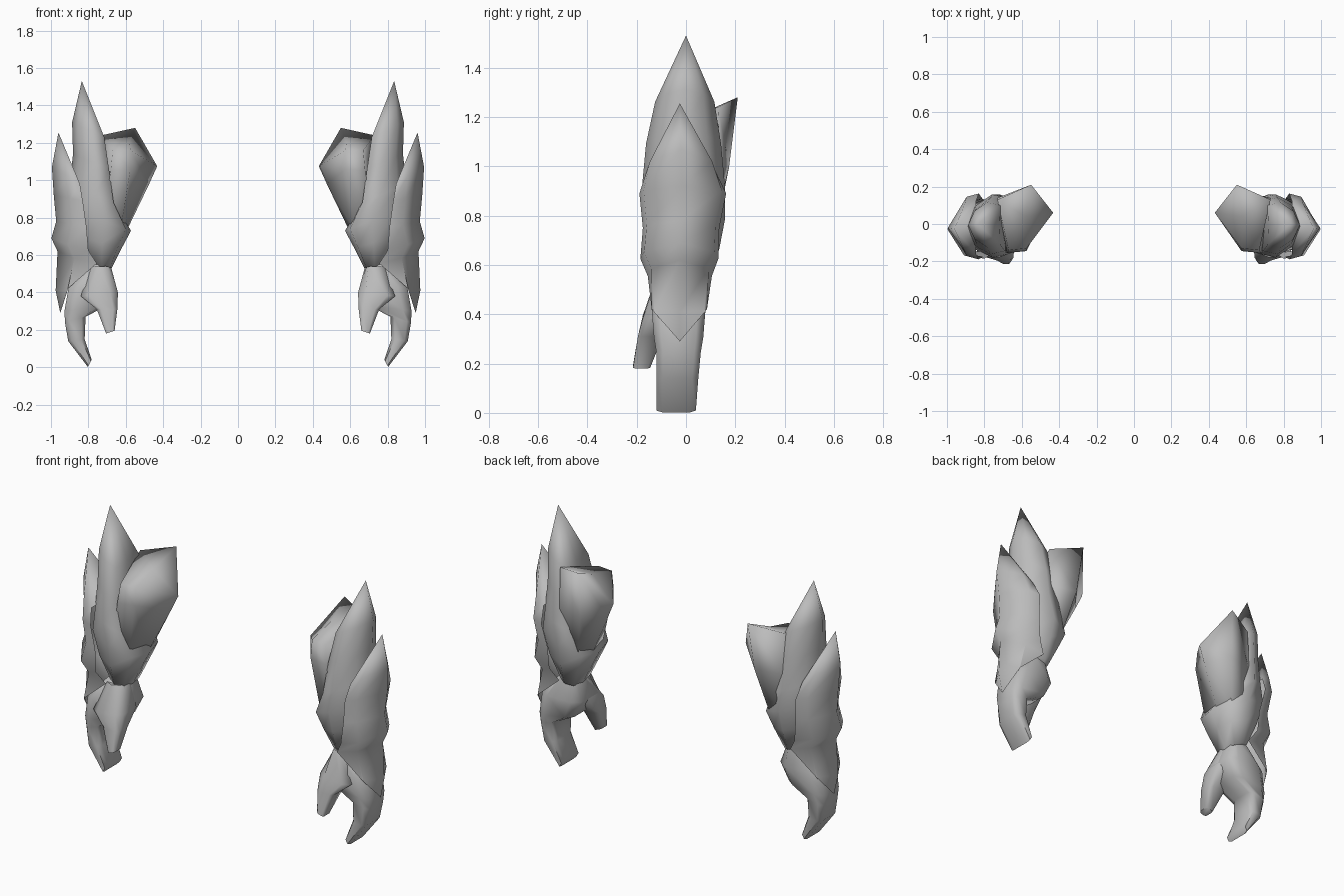
import bpy, math

if "Cube" in bpy.data.objects:
    bpy.data.objects.remove(bpy.data.objects["Cube"])

steel = bpy.data.materials.new("grey_steel")
steel.diffuse_color = (0.5, 0.5, 0.5, 1)
steel.use_nodes = True
steel.node_tree.nodes["Principled BSDF"].inputs["Base Color"].default_value = steel.diffuse_color

# cross-sections: (fraction across x, fraction of half depth)
OVAL = [(0, 0), (.14, -.72), (.5, -1), (.86, -.72), (1, 0), (.86, .72), (.5, 1), (.14, .72)]
CUFF = [(0, 0), (.08, -.72), (.42, -1), (.82, -.72), (1, 0), (.82, .72), (.42, 1), (.08, .72)]
DEE = [(.02, 0), (0, -.88), (.4, -1), (.8, -.62), (1, 0), (.8, .62), (.4, 1), (0, .88)]
BOX = [(0, -.7), (.2, -1), (.8, -1), (1, -.7), (1, .7), (.8, 1), (.2, 1), (0, .7)]


def finish(name, verts, faces, angle):
    """Make the part and its mirrored twin on the other arm."""
    for side, sx in (("right", 1), ("left", -1)):
        me = bpy.data.meshes.new(f"{side}_{name}")
        fs = faces if sx == 1 else [f[::-1] for f in faces]
        me.from_pydata([(v[0] * sx, v[1], v[2]) for v in verts], [], fs)
        me.materials.append(steel)
        ob = bpy.data.objects.new(me.name, me)
        bpy.context.collection.objects.link(ob)
        bpy.ops.object.select_all(action='DESELECT')
        ob.select_set(True)
        bpy.context.view_layer.objects.active = ob
        if name != "outer_plate":
            bpy.ops.object.mode_set(mode='EDIT')
            bpy.ops.mesh.select_all(action='SELECT')
            bpy.ops.mesh.normals_make_consistent(inside=False)
            bpy.ops.object.mode_set(mode='OBJECT')
        bpy.ops.object.shade_smooth_by_angle(angle=math.radians(angle))


def bridge(rows, n, closed):
    m = n if closed else n - 1
    return [(r * n + i, r * n + (i + 1) % n, (r + 1) * n + (i + 1) % n, (r + 1) * n + i)
            for r in range(rows - 1) for i in range(m)]


def loft(name, rings, tip=None, angle=60):
    """Rings are (section, x0, z0, x1, z1, y centre, half depth)."""
    verts = [(x0 + (x1 - x0) * u, yc + hy * v, z0 + (z1 - z0) * u)
             for sec, x0, z0, x1, z1, yc, hy in rings for u, v in sec]
    n = 8
    faces = bridge(len(rings), n, True) + [tuple(range(n))[::-1]]
    last = (len(rings) - 1) * n
    if tip:
        verts.append(tip)
        faces += [(last + i, last + (i + 1) % n, len(verts) - 1) for i in range(n)]
    else:
        faces.append(tuple(range(last, last + n)))
    finish(name, verts, faces, angle)


# forearm cuff rising into the tall spike
loft("cuff_spike", [
    (CUFF, .68, .52, .80, .56, -.01, .10),
    (CUFF, .62, .64, .87, .70, -.01, .145),
    (CUFF, .572, .73, .92, .86, -.01, .168),
    (DEE, .665, .88, .90, .98, -.01, .168),
    (DEE, .69, 1.06, .882, 1.14, -.01, .152),
    (DEE, .715, 1.23, .887, 1.31, -.005, .12),
], tip=(.835, 0, 1.53), angle=80)

# flared inner petal: foot in the cuff, waist, forward-sloping domed top
petal = [(.60, .02, .72), (.63, .11, .72), (.74, .12, .72), (.74, -.12, .72), (.63, -.12, .72),
         (.475, .05, .98), (.57, .175, 1.0), (.73, .14, 1.0), (.68, -.155, 1.05), (.575, -.145, 1.06),
         (.432, .06, 1.075), (.55, .21, 1.28), (.73, .13, 1.24), (.67, -.14, 1.16), (.575, -.13, 1.16),
         (.58, .04, 1.205)]
finish("inner_petal", petal, bridge(3, 5, True) + [(4, 3, 2, 1, 0)]
       + [(10 + i, 10 + (i + 1) % 5, 15) for i in range(5)], 100)

# outer ridged plate with hand guard: (ridge x, ridge z, edge x, edge z, y centre, half depth)
rows = [(.975, .41, .91, .42, -.027, .112), (.965, .62, .755, .555, -.025, .13),
        (.998, .69, .80, .625, -.027, .158), (.972, .78, .81, .75, -.02, .155),
        (.985, .92, .83, .89, -.013, .176), (.995, 1.07, .845, .98, -.02, .14)]
verts = []
for rx, rz, ex, ez, yc, hy in rows:
    mx, mz = max(ex, rx - .09), ez + (rz - ez) * .45
    verts += [(ex, yc - hy, ez), (mx, yc - hy * .9, mz), (rx, yc, rz),
              (mx, yc + hy * .9, mz), (ex, yc + hy, ez)]
faces = bridge(len(rows), 5, False)
verts += [(.95, -.025, .29), (.96, -.025, 1.255)]
for i in range(4):
    faces.append((i + 1, i, 30))
    faces.append((25 + i, 26 + i, 31))
faces.append((29, 25, 31))  # back of the blade tip
finish("outer_plate", verts, faces, 80)

# palm and curled fingers
loft("palm_fingers", [
    (BOX, .69, .55, .80, .55, -.02, .08),
    (BOX, .65, .43, .905, .43, -.03, .11),
    (BOX, .70, .33, .928, .30, -.03, .10),
    (BOX, .815, .27, .925, .24, -.03, .09),
    (BOX, .82, .15, .908, .14, -.035, .085),
    (BOX, .782, .04, .803, .002, -.04, .08),
])

# thumb growing out of the front of the palm
loft("thumb", [
    (OVAL, .68, .54, .80, .54, -.05, .075),
    (BOX, .642, .40, .84, .38, -.09, .085),
    (BOX, .645, .31, .755, .31, -.145, .05),
    (BOX, .66, .195, .705, .18, -.18, .035),
])
